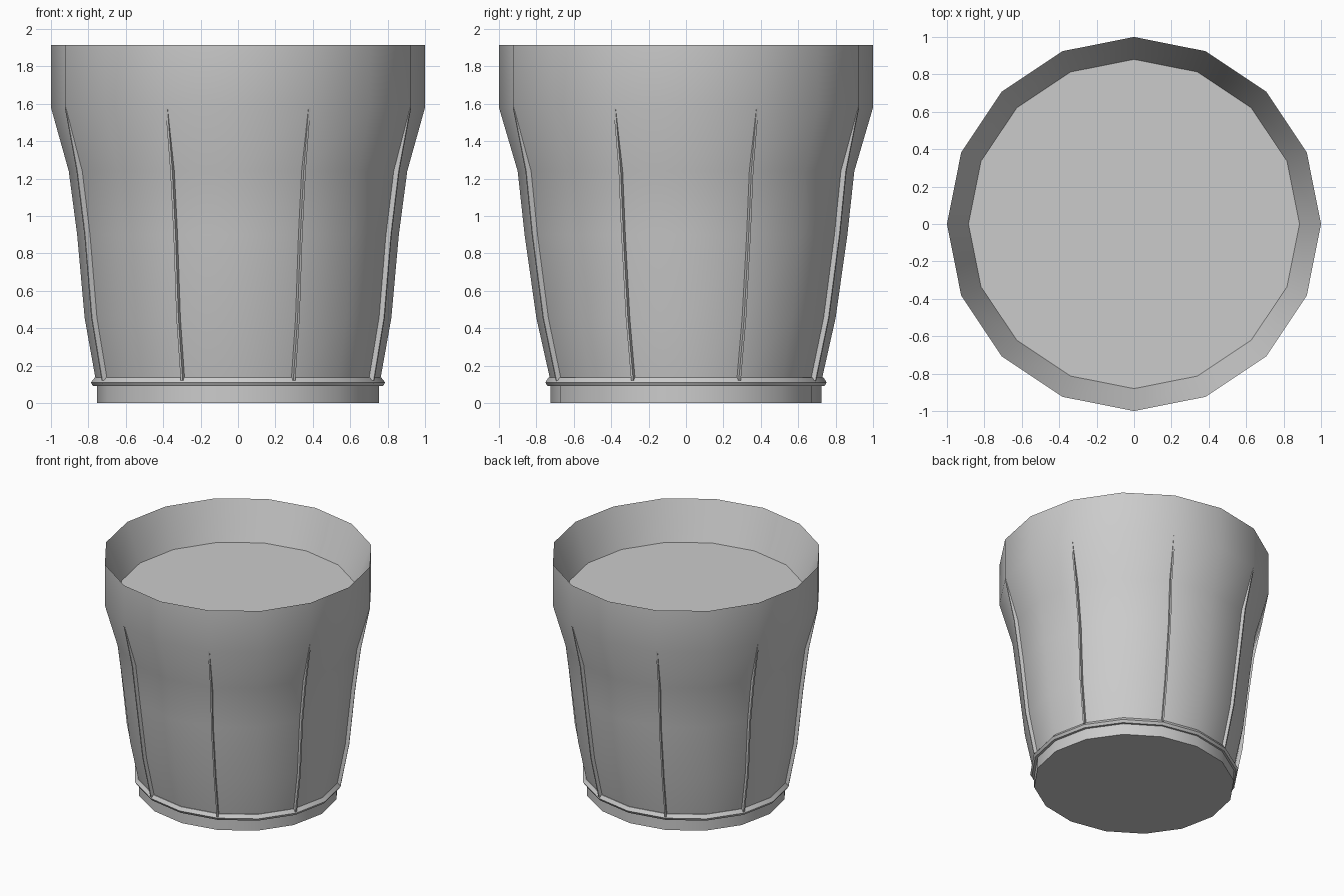
import bpy, bmesh
from math import sin, cos, pi

if "Cube" in bpy.data.objects:
    bpy.data.objects.remove(bpy.data.objects["Cube"])

SIDES = 16


def finish(name, bm):
    bmesh.ops.recalc_face_normals(bm, faces=bm.faces)
    mesh = bpy.data.meshes.new(name)
    bm.to_mesh(mesh)
    bm.free()
    obj = bpy.data.objects.new(name, mesh)
    bpy.context.collection.objects.link(obj)
    bpy.ops.object.select_all(action='DESELECT')
    obj.select_set(True)
    bpy.context.view_layer.objects.active = obj
    bpy.ops.object.shade_smooth_by_angle(angle=pi / 6)
    return obj


def loft(name, profile, cap_start=False, closed=False):
    """Stack 16-sided rings given as (x radius, y radius, z)."""
    bm = bmesh.new()
    rings = [[bm.verts.new((rx * cos(2 * pi * i / SIDES), ry * sin(2 * pi * i / SIDES), z))
              for i in range(SIDES)] for rx, ry, z in profile]
    pairs = list(zip(rings, rings[1:]))
    if closed:
        pairs.append((rings[-1], rings[0]))
    for a, b in pairs:
        for i in range(SIDES):
            j = (i + 1) % SIDES
            bm.faces.new((a[i], a[j], b[j], b[i]))
    if cap_start:
        bm.faces.new(rings[0])
    return finish(name, bm)


# Tapered outer wall, knife-edge rim and sloping inner wall
wall = [(0.76, 0.725, 0.12), (0.82, 0.80, 0.455), (0.86, 0.863, 0.90),
        (0.905, 0.90, 1.24), (1.0, 1.0, 1.58)]
loft("cup_wall", wall + [(1.0, 1.0, 1.915), (0.885, 0.88, 1.61)])

# Foot with closed underside, and the bead above it
loft("foot", [(0.755, 0.725, 0), (0.755, 0.725, 0.12)], cap_start=True)
loft("foot_bead", [(0.75, 0.715, 0.09), (0.775, 0.74, 0.09), (0.787, 0.752, 0.11),
                   (0.765, 0.735, 0.137), (0.73, 0.70, 0.137)], closed=True)

# Filling surface inside the rim
bm = bmesh.new()
bm.faces.new([bm.verts.new((0.89 * cos(2 * pi * i / SIDES), 0.882 * sin(2 * pi * i / SIDES), 1.61))
              for i in range(SIDES)])
finish("filling", bm)

# Eight thin raised ribs that fade out below the rim
bm = bmesh.new()
for k in range(8):
    a = pi / 8 + k * pi / 4
    rows = []
    for rx, ry, z in wall:
        depth = 0.0 if z > 1.5 else 0.027
        row = []
        for d, t in ((-0.02, -0.006), (depth, -0.006), (depth, 0.006), (-0.02, 0.006)):
            row.append(bm.verts.new(((rx + d) * cos(a) - t * sin(a),
                                     (ry + d) * sin(a) + t * cos(a), z)))
        rows.append(row)
    for lo, hi in zip(rows, rows[1:]):
        for i in range(4):
            j = (i + 1) % 4
            bm.faces.new((lo[i], lo[j], hi[j], hi[i]))
    bm.faces.new(rows[0])
    bm.faces.new(rows[-1])
finish("ribs", bm)
